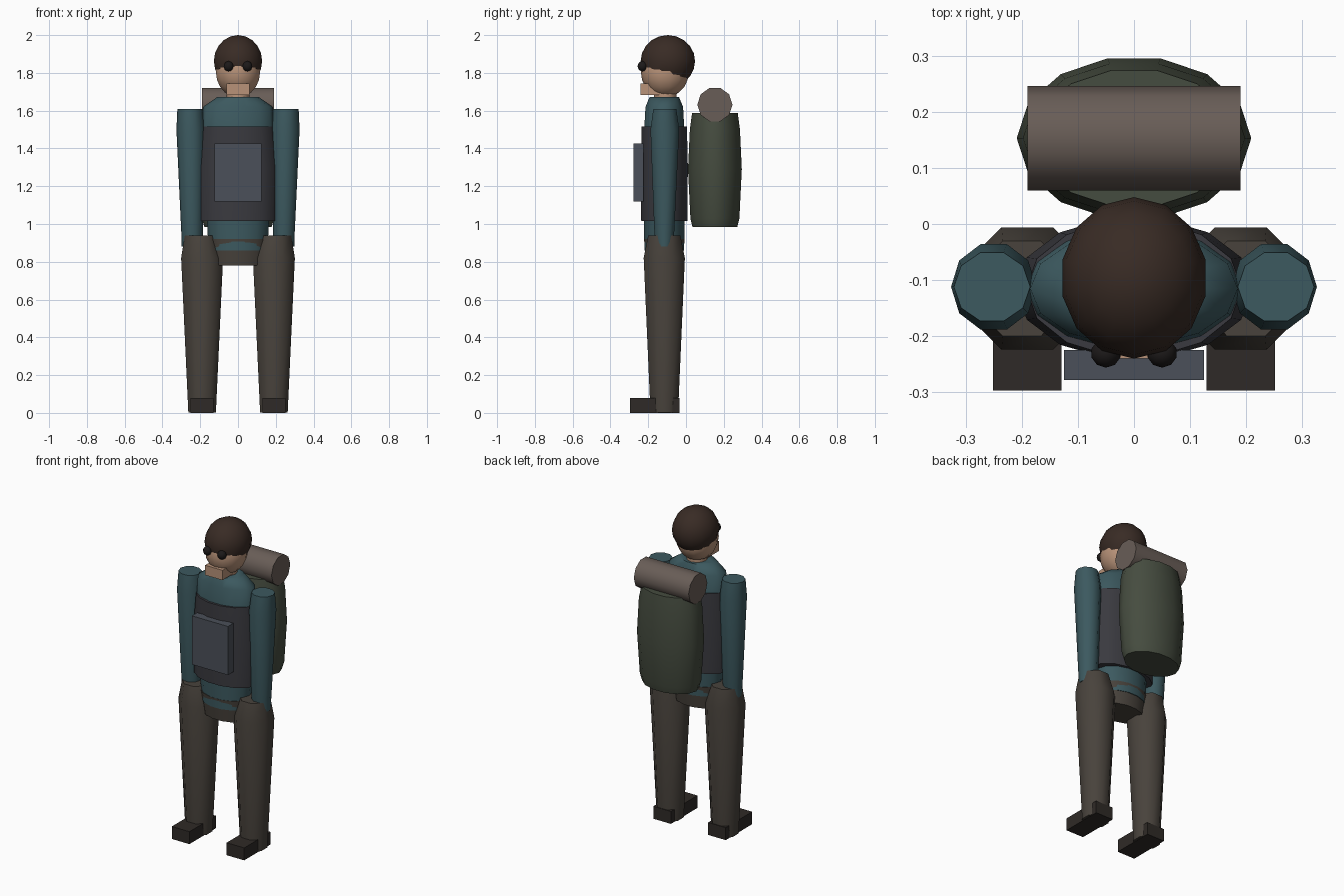
import bpy, bmesh, math
from mathutils import Vector

if "Cube" in bpy.data.objects:
    bpy.data.objects.remove(bpy.data.objects["Cube"])

def mat(name, rgb):
    m = bpy.data.materials.new(name)
    m.diffuse_color = (*rgb, 1)
    m.use_nodes = True
    m.node_tree.nodes["Principled BSDF"].inputs["Base Color"].default_value = m.diffuse_color
    return m

TEAL = mat("teal_cloth", (0.045, 0.10, 0.115))
VEST = mat("dark_vest", (0.042, 0.042, 0.05))
PANEL = mat("panel_grey", (0.07, 0.08, 0.10))
TROUSER = mat("trouser_brown", (0.065, 0.055, 0.045))
BOOT = mat("boot_dark", (0.028, 0.023, 0.02))
SKIN = mat("skin", (0.48, 0.29, 0.19))
HAIR = mat("hair", (0.04, 0.024, 0.018))
EYE = mat("eye", (0.012, 0.01, 0.01))
PACK = mat("pack_green", (0.06, 0.072, 0.05))
ROLL = mat("roll_brown", (0.14, 0.11, 0.095))

def finish(bm, name, material, angle=None):
    bmesh.ops.recalc_face_normals(bm, faces=bm.faces[:])
    me = bpy.data.meshes.new(name)
    bm.to_mesh(me)
    bm.free()
    me.materials.append(material)
    ob = bpy.data.objects.new(name, me)
    bpy.context.collection.objects.link(ob)
    if angle:
        bpy.ops.object.select_all(action='DESELECT')
        ob.select_set(True)
        bpy.context.view_layer.objects.active = ob
        bpy.ops.object.shade_smooth_by_angle(angle=math.radians(angle))
    return ob

def loft(name, material, rings, n, phase=0.0, angle=50):
    """Stack of capped elliptical rings: (x, y, z, half width, half depth)."""
    bm = bmesh.new()
    loops = []
    for x, y, z, rx, ry in rings:
        loops.append([bm.verts.new((x + rx * math.cos(phase + math.tau * i / n),
                                    y + ry * math.sin(phase + math.tau * i / n), z))
                      for i in range(n)])
    for a, b in zip(loops, loops[1:]):
        for i in range(n):
            j = (i + 1) % n
            bm.faces.new((a[i], a[j], b[j], b[i]))
    bm.faces.new(loops[0])
    bm.faces.new(loops[-1])
    return finish(bm, name, material, angle)

def box(name, material, lo, hi):
    bm = bmesh.new()
    bmesh.ops.create_cube(bm, size=1)
    for v in bm.verts:
        v.co = Vector([l + (c + 0.5) * (h - l) for c, l, h in zip(v.co, lo, hi)])
    return finish(bm, name, material)

def ball(name, material, centre, radii, u=14, v=10, cut=None):
    bm = bmesh.new()
    bmesh.ops.create_uvsphere(bm, u_segments=u, v_segments=v, radius=1)
    for p in bm.verts:
        p.co = Vector([c + q * r for q, c, r in zip(p.co, centre, radii)])
    if cut:
        r = bmesh.ops.bisect_plane(bm, geom=bm.verts[:] + bm.edges[:] + bm.faces[:],
                                   plane_co=cut[0], plane_no=cut[1], clear_inner=True)
        edges = [e for e in r["geom_cut"] if isinstance(e, bmesh.types.BMEdge)]
        bmesh.ops.holes_fill(bm, edges=edges)
    return finish(bm, name, material, 50)

Y = -0.115  # depth of the body axis

# Limbs and boots, both sides
for s, side in ((-1, "left"), (1, "right")):
    x = 0.19 * s
    k = 1 / math.cos(math.pi / 8)
    loft(side + "_leg", TROUSER,
         [(x, Y, 0.003, 0.073 * k, 0.073 * k), (x, Y, 0.82, 0.111 * k, 0.109 * k),
          (x + 0.01 * s, Y, 0.94, 0.082 * k, 0.085 * k)], 8, math.pi / 8)
    box(side + "_boot", BOOT, (x - 0.061, -0.297, 0), (x + 0.061, -0.035, 0.078))
    loft(side + "_arm", TEAL,
         [(0.243 * s, Y, 0.88, 0.055, 0.045), (0.243 * s, Y, 0.95, 0.057, 0.055),
          (0.25 * s, Y + 0.003, 1.50, 0.076, 0.08),
          (0.253 * s, Y + 0.003, 1.61, 0.068, 0.064)], 10)
    ball(side + "_eye", EYE, (0.05 * s, -0.23, 1.835), (0.027, 0.026, 0.027), 10, 8)

# Trunk
loft("pelvis", TROUSER, [(0, Y, 0.78, 0.145, 0.095), (0, Y, 0.92, 0.165, 0.11)], 14)
loft("torso", TEAL,
     [(0, Y, 0.86, 0.155, 0.108), (0, Y, 1.02, 0.165, 0.11), (0, Y, 1.45, 0.195, 0.112),
      (0, Y, 1.62, 0.185, 0.102), (0, Y, 1.672, 0.11, 0.08)], 14)
loft("vest", VEST, [(0, Y, 1.015, 0.207, 0.125), (0, Y, 1.30, 0.212, 0.128),
                    (0, Y, 1.515, 0.192, 0.123)], 14)
box("chest_panel", PANEL, (-0.125, -0.278, 1.12), (0.125, -0.225, 1.425))

# Head
loft("neck", SKIN, [(0, -0.11, 1.64, 0.06, 0.06), (0, -0.11, 1.73, 0.06, 0.06)], 12)
ball("head", SKIN, (0, -0.112, 1.805), (0.12, 0.127, 0.135))
ball("hair", HAIR, (0, -0.096, 1.862), (0.131, 0.144, 0.138),
     cut=((0, -0.10, 1.80), Vector((0, 0.27, 1)).normalized()))
box("chin", SKIN, (-0.06, -0.24, 1.683), (0.06, -0.12, 1.745))

# Backpack and bedroll
PY = 0.153
loft("backpack", PACK,
     [(0, PY, 0.985, 0.178, 0.122), (0, PY, 1.03, 0.192, 0.133), (0, PY, 1.29, 0.209, 0.146),
      (0, PY, 1.50, 0.198, 0.136), (0, PY, 1.588, 0.18, 0.124)], 14)
roll = loft("bedroll", ROLL, [(0, 0, -0.19, 0.093, 0.093), (0, 0, 0.19, 0.093, 0.093)],
            10, math.pi / 2)
roll.rotation_euler = (0, math.pi / 2, 0)
roll.location = (0, PY, 1.632)
